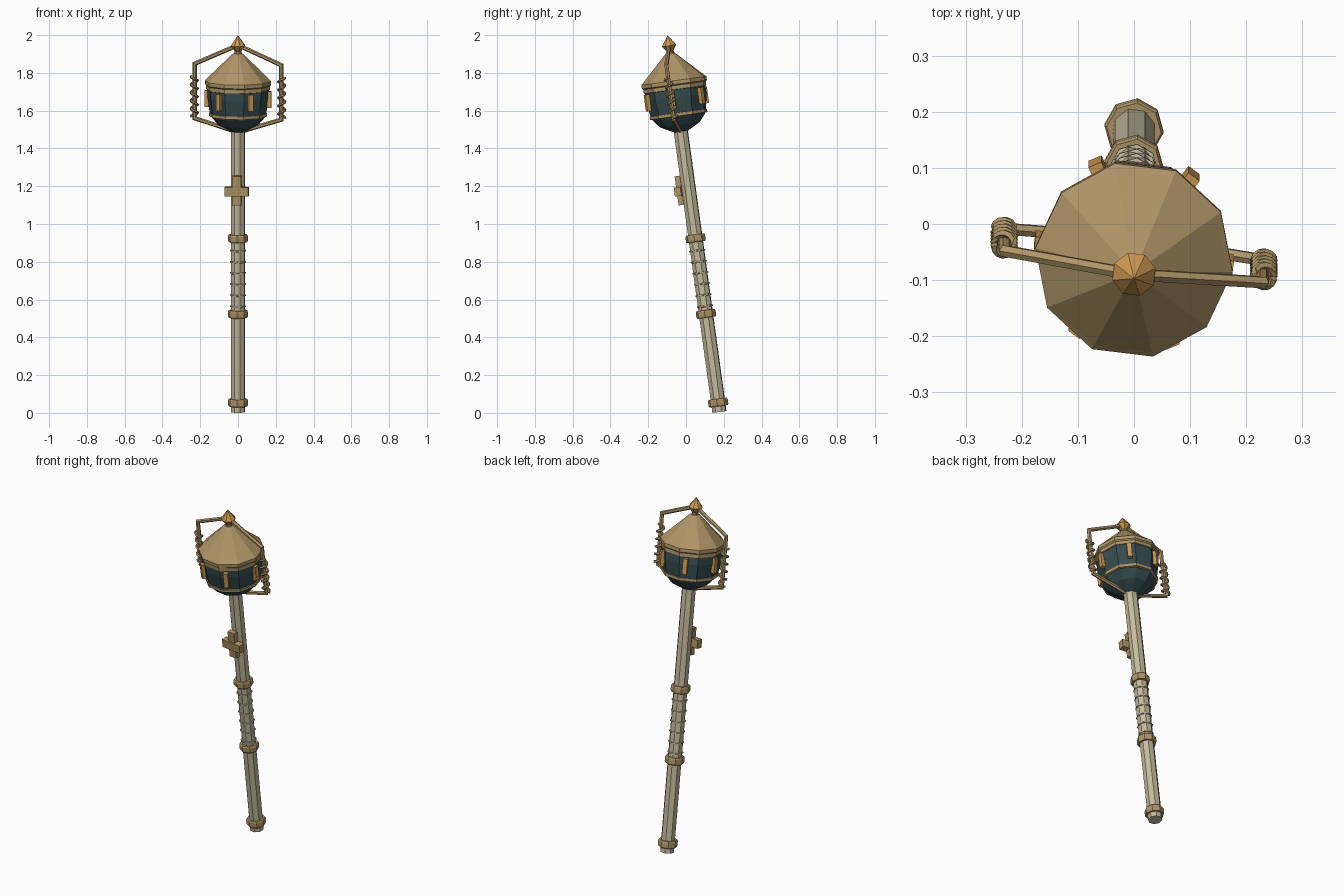
import bpy, bmesh, math
from mathutils import Matrix, Vector

if "Cube" in bpy.data.objects:
    bpy.data.objects.remove(bpy.data.objects["Cube"])

# Everything is modelled upright, then spun and leaned back as one staff
LEAN = (Matrix.Translation((0, 0.177, 0.005))
        @ Matrix.Rotation(math.radians(7.83), 4, 'X')
        @ Matrix.Rotation(math.radians(-7), 4, 'Z'))


def material(name, rgb):
    m = bpy.data.materials.new(name)
    m.diffuse_color = (*rgb, 1)
    m.use_nodes = True
    m.node_tree.nodes["Principled BSDF"].inputs["Base Color"].default_value = m.diffuse_color
    return m


BRASS = material("brass", (0.43, 0.30, 0.135))
AMBER = material("amber", (0.62, 0.32, 0.085))
IVORY = material("pale_shaft", (0.56, 0.49, 0.335))
GLASS = material("dark_teal", (0.036, 0.072, 0.08))


def finish(name, bm, mat):
    bmesh.ops.recalc_face_normals(bm, faces=bm.faces[:])
    me = bpy.data.meshes.new(name)
    bm.to_mesh(me)
    bm.free()
    me.transform(LEAN)
    me.materials.append(mat)
    ob = bpy.data.objects.new(name, me)
    bpy.context.collection.objects.link(ob)
    return ob


def bridge(bm, loops, closed=False):
    n = len(loops[0])
    pairs = list(zip(loops, loops[1:]))
    if closed:
        pairs.append((loops[-1], loops[0]))
    for a, b in pairs:
        for i in range(n):
            j = (i + 1) % n
            bm.faces.new((a[i], a[j], b[j], b[i]))
    if not closed:
        bm.faces.new(loops[0])
        bm.faces.new(loops[-1])


def lathe(name, profile, sides, mat, turn=0.0, closed=False):
    """Revolve (radius, height) points around the staff axis."""
    bm = bmesh.new()
    loops = []
    for r, z in profile:
        angles = [turn + math.tau * i / sides for i in range(sides)]
        loops.append([bm.verts.new((r * math.cos(a), r * math.sin(a), z)) for a in angles])
    bridge(bm, loops, closed)
    return finish(name, bm, mat)


def tube(name, points, radius, sides, mat):
    """Sweep a polygon along a path lying around a vertical or flat route."""
    bm = bmesh.new()
    pts = [Vector(p) for p in points]
    loops = []
    for i, p in enumerate(pts):
        before = (p - pts[i - 1]).normalized() if i else None
        after = (pts[i + 1] - p).normalized() if i < len(pts) - 1 else None
        t = ((before or after) + (after or before)).normalized()
        stretch = 1 / max(0.5, t.dot(after or before))
        side = Vector((0, 1, 0))
        side = (side - t * side.dot(t)).normalized()
        up = t.cross(side)
        ring = []
        for k in range(sides):
            a = math.tau * (k + 0.5) / sides
            ring.append(bm.verts.new(p + radius * (side * math.cos(a) + up * stretch * math.sin(a))))
        loops.append(ring)
    bridge(bm, loops)
    return finish(name, bm, mat)


def box(name, centre, size, mat, turn=0.0):
    bm = bmesh.new()
    bmesh.ops.create_cube(bm, size=1)
    bm.transform(Matrix.Rotation(turn, 4, 'Z') @ Matrix.Translation(centre)
                 @ Matrix.Diagonal((*size, 1)))
    return finish(name, bm, mat)


EIGHTH = math.pi / 8

# Shaft, with brass collars and thin grip wraps
lathe("shaft", [(0.039, 0), (0.039, 1.51)], 8, IVORY, EIGHTH)
for i, z in enumerate((0.05, 0.524, 0.928)):
    lathe(f"collar_{i}", [(0.049, z - 0.02), (0.053, z - 0.013),
                          (0.053, z + 0.013), (0.049, z + 0.02)], 8, BRASS)
for i in range(6):
    z = 0.565 + 0.0595 * i
    lathe(f"grip_wrap_{i}", [(0.036, z - 0.005), (0.043, z - 0.003),
                             (0.043, z + 0.003), (0.036, z + 0.005)], 8, IVORY)

# Cross emblem on the front of the shaft
box("cross_upright", (0, -0.049, 1.19), (0.046, 0.028, 0.155), BRASS)
box("cross_arm", (0, -0.053, 1.185), (0.125, 0.036, 0.048), BRASS)

# Lantern head: dark body, lower hoop, roof and brim
lathe("lantern_body", [(0.035, 1.497), (0.108, 1.535), (0.142, 1.575), (0.151, 1.60),
                       (0.165, 1.68), (0.165, 1.735)], 10, GLASS)
lathe("lower_hoop", [(0.143, 1.580), (0.156, 1.582), (0.156, 1.598), (0.143, 1.600)],
      10, BRASS, closed=True)
lathe("roof", [(0.164, 1.722), (0.170, 1.724), (0.170, 1.744), (0.177, 1.750),
               (0.177, 1.770), (0.168, 1.778), (0.034, 1.908), (0.022, 1.916)], 10, BRASS)

# Amber posts round the lantern
for i in range(6):
    box(f"post_{i}", (0.167, 0, 1.672), (0.022, 0.025, 0.088), AMBER, math.tau * i / 6)

# Pointed finial
lathe("finial_neck", [(0.018, 1.91), (0.018, 1.935)], 8, BRASS, EIGHTH)
lathe("finial", [(0.013, 1.922), (0.040, 1.957), (0.0005, 2.013)], 8, AMBER, EIGHTH)

# Mirrored cage handles, each with a coil wound round its upright
for label, s in (("left", -1), ("right", 1)):
    tube(f"handle_{label}", [(s * 0.012, 0, 1.955), (s * 0.231, 0, 1.857),
                             (s * 0.231, 0, 1.566), (s * 0.03, 0, 1.503)], 0.0115, 6, BRASS)
    turns, steps = 5, 60
    coil = []
    for i in range(steps + 1):
        a = math.tau * turns * i / steps
        coil.append((s * (0.233 + 0.018 * math.cos(a)), 0.018 * math.sin(a),
                     1.575 + 0.215 * i / steps))
    tube(f"coil_{label}", coil, 0.007, 5, BRASS)
